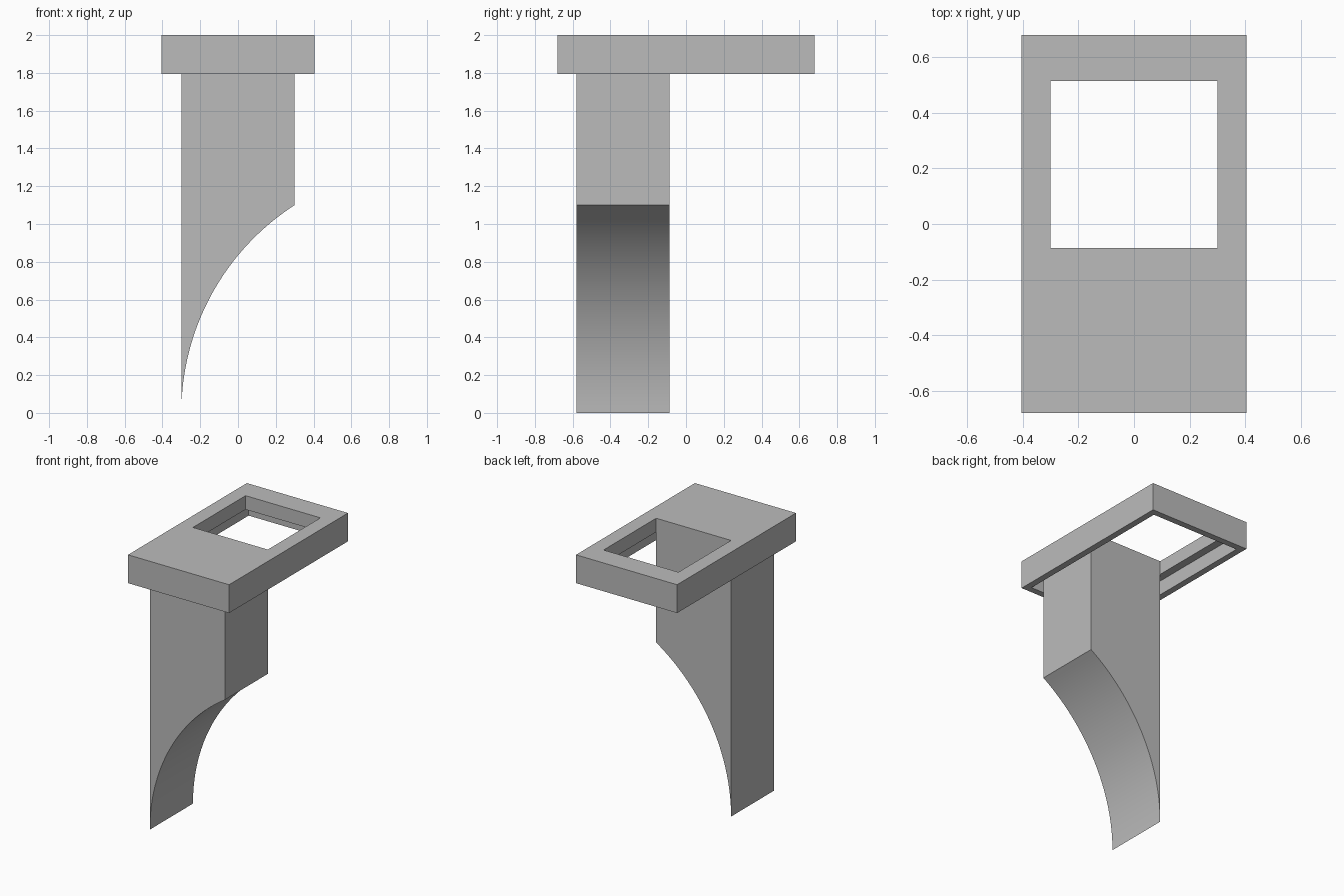
import bpy, bmesh, math

cube = bpy.data.objects.get("Cube")
if cube:
    bpy.data.objects.remove(cube, do_unlink=True)

grey = bpy.data.materials.new("plain grey")
grey.use_nodes = True
colour = (0.5, 0.5, 0.5, 1)
grey.diffuse_color = colour
grey.node_tree.nodes["Principled BSDF"].inputs["Base Color"].default_value = colour


def finish(bm, name):
    bmesh.ops.recalc_face_normals(bm, faces=bm.faces)
    mesh = bpy.data.meshes.new(name)
    bm.to_mesh(mesh)
    bm.free()
    mesh.materials.append(grey)
    obj = bpy.data.objects.new(name, mesh)
    bpy.context.collection.objects.link(obj)
    return obj


# Shared dimensions
HALF_X, HALF_Y, TOP, UNDER, CEILING = 0.405, 0.68, 2.0, 1.795, 1.9
HOLE_X, HOLE_FRONT, HOLE_BACK = 0.3, -0.087, 0.515
RIM = 0.047
POST_FRONT = -0.58

# Top slab: rectangular loops joined in a ring make the window, recess and rim
outer = (HALF_X, -HALF_Y, HALF_Y)
window = (HOLE_X, HOLE_FRONT, HOLE_BACK)
recess = (HALF_X - RIM, RIM - HALF_Y, HALF_Y - RIM)
bm = bmesh.new()
loops = []
for (hx, y0, y1), z in ((outer, UNDER), (outer, TOP), (window, TOP),
                        (window, CEILING), (recess, CEILING), (recess, UNDER)):
    corners = ((-hx, y0), (hx, y0), (hx, y1), (-hx, y1))
    loops.append([bm.verts.new((x, y, z)) for x, y in corners])
for a, b in zip(loops, loops[1:] + loops[:1]):
    for i in range(4):
        j = (i + 1) % 4
        bm.faces.new((a[i], a[j], b[j], b[i]))
finish(bm, "top_slab")

# Bracket post: side profile with a circular sweep, extruded in depth
SWEEP_TOP = 1.1
radius = (SWEEP_TOP ** 2 + (2 * HOLE_X) ** 2) / (4 * HOLE_X)
sweep = math.asin(SWEEP_TOP / radius)
STEPS = 32
profile = [(-HOLE_X, CEILING)]
for i in range(STEPS + 1):
    t = sweep * i / STEPS
    profile.append((radius - HOLE_X - radius * math.cos(t), radius * math.sin(t)))
profile.append((HOLE_X, CEILING))

bm = bmesh.new()
face = bm.faces.new([bm.verts.new((x, POST_FRONT, z)) for x, z in profile])
extruded = bmesh.ops.extrude_face_region(bm, geom=[face], use_keep_orig=True)
verts = [v for v in extruded["geom"] if isinstance(v, bmesh.types.BMVert)]
bmesh.ops.translate(bm, verts=verts, vec=(0, HOLE_FRONT - POST_FRONT, 0))
post = finish(bm, "bracket_post")

bpy.ops.object.select_all(action="DESELECT")
post.select_set(True)
bpy.context.view_layer.objects.active = post
bpy.ops.object.shade_smooth_by_angle(angle=math.radians(30))
